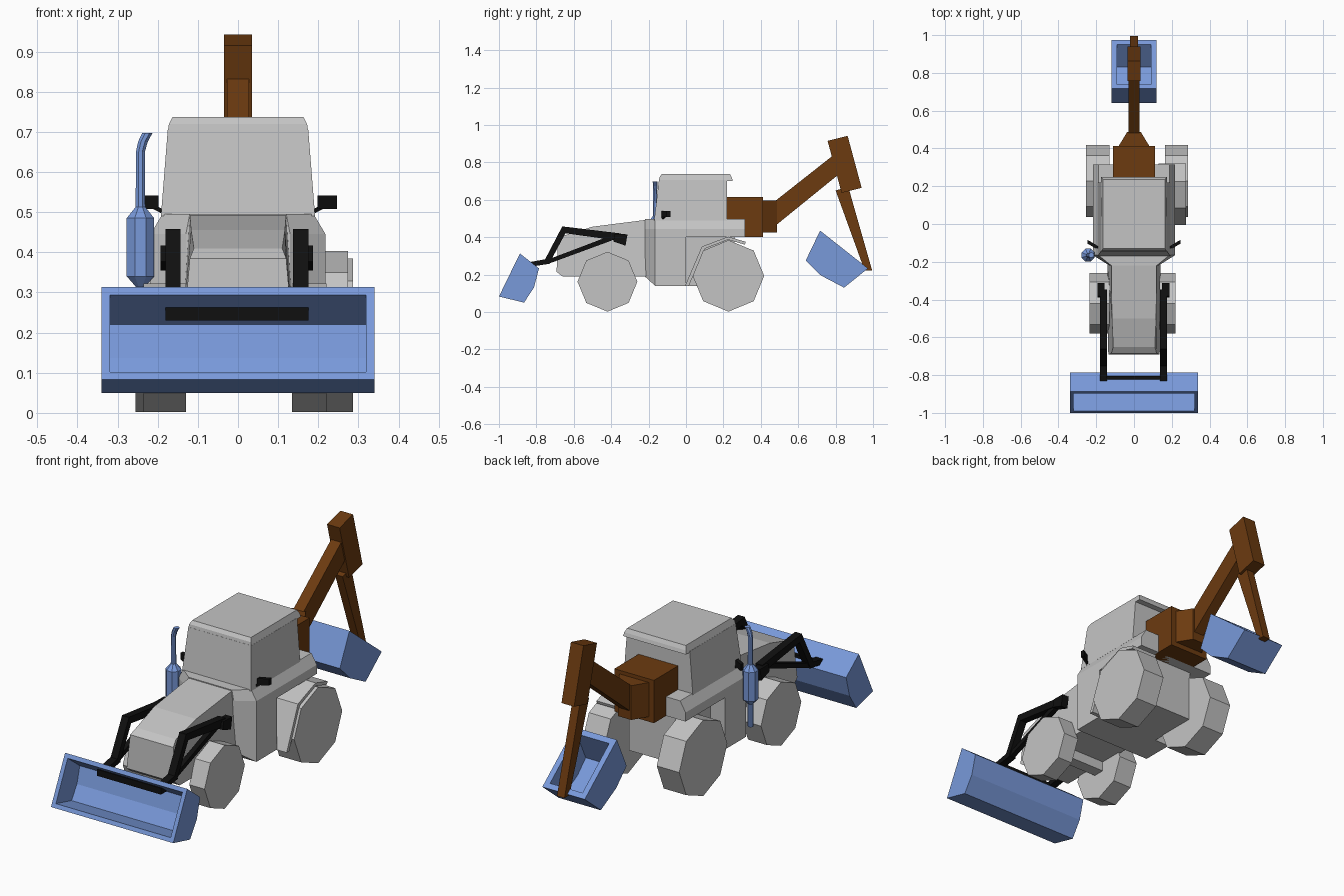
import bpy, bmesh, math
from mathutils import Vector

old = bpy.data.objects.get("Cube")
if old:
    bpy.data.objects.remove(old, do_unlink=True)


def material(name, rgb):
    m = bpy.data.materials.new(name)
    m.use_nodes = True
    m.diffuse_color = (*rgb, 1)
    bsdf = next(n for n in m.node_tree.nodes if n.type == 'BSDF_PRINCIPLED')
    bsdf.inputs["Base Color"].default_value = (*rgb, 1)
    return m


GREY = material("light grey", (0.55, 0.55, 0.55))
BLUE = material("steel blue", (0.19, 0.32, 0.70))
BROWN = material("rust brown", (0.15, 0.043, 0.005))
BLACK = material("black", (0.005, 0.005, 0.005))


def finish(name, bm, mat):
    bmesh.ops.recalc_face_normals(bm, faces=bm.faces)
    me = bpy.data.meshes.new(name)
    bm.to_mesh(me)
    bm.free()
    me.materials.append(mat)
    ob = bpy.data.objects.new(name, me)
    bpy.context.collection.objects.link(ob)
    return ob


def loft(name, rings, mat):
    """Skin a list of equal-length closed rings and cap both ends."""
    bm = bmesh.new()
    rows = [[bm.verts.new(p) for p in r] for r in rings]
    n = len(rows[0])
    for a, b in zip(rows, rows[1:]):
        for i in range(n):
            j = (i + 1) % n
            bm.faces.new((a[i], a[j], b[j], b[i]))
    bm.faces.new(rows[0])
    bm.faces.new(rows[-1])
    return finish(name, bm, mat)


def prism(name, profile, x0, x1, mat):
    """Extrude a (y, z) side profile from x0 to x1."""
    return loft(name, [[(x, y, z) for y, z in profile] for x in (x0, x1)], mat)


def tapered(name, profile, mat):
    """Mirror a (y, z, half width) side profile across the centre."""
    return loft(name, [[(s * w, y, z) for y, z, w in profile] for s in (-1, 1)], mat)


def box(name, x0, x1, y0, y1, z0, z1, mat):
    return prism(name, [(y0, z0), (y1, z0), (y1, z1), (y0, z1)], x0, x1, mat)


def bar(name, p, q, t0, t1, x0, x1, mat):
    """Straight beam in the side plane, t0 and t1 thick at its ends."""
    p, q = Vector(p), Vector(q)
    d = (q - p).normalized()
    n = Vector((-d.y, d.x)) / 2
    return prism(name, [p + n * t0, q + n * t1, q - n * t1, p - n * t0], x0, x1, mat)


def tube(name, stations, mat, sides=8):
    """Horizontal rings along (x, y, z, radius) stations."""
    turn = [2 * math.pi * (i + 0.5) / sides for i in range(sides)]
    return loft(name, [[(x + r * math.cos(a), y + r * math.sin(a), z) for a in turn]
                       for x, y, z, r in stations], mat)


def bucket(name, profile, half, rim, shrink):
    """Hollow scoop, open along the first edge of its profile."""
    outer = [Vector(p) for p in profile]
    n = len(outer)
    mid = sum(outer, Vector((0, 0))) / n
    inner = [mid + (p - mid) * shrink for p in outer]
    edge = (outer[1] - outer[0]).normalized() * rim
    inner[0], inner[1] = outer[0] + edge, outer[1] - edge
    bm = bmesh.new()

    def row(points, x):
        return [bm.verts.new((x, p.x, p.y)) for p in points]

    o0, o1 = row(outer, -half), row(outer, half)
    i0, i1 = row(inner, rim - half), row(inner, half - rim)
    for a, b in ((o0, o1), (i0, i1)):
        bm.faces.new(a)
        bm.faces.new(b)
        for i in range(1, n):
            j = (i + 1) % n
            bm.faces.new((a[i], a[j], b[j], b[i]))
    lip_o = [o0[0], o0[1], o1[1], o1[0]]
    lip_i = [i0[0], i0[1], i1[1], i1[0]]
    for i in range(4):
        j = (i + 1) % 4
        bm.faces.new((lip_o[i], lip_o[j], lip_i[j], lip_i[i]))
    return finish(name, bm, BLUE)


# Hood
tapered("hood", [(-.21, .493, .12), (-.5, .456, .117), (-.65, .41, .11), (-.685, .385, .12),
                 (-.692, .215, .135), (-.66, .19, .138), (-.2, .19, .14)], GREY)


# Main body: flared front, chamfered shoulders, narrow rear core
def section(y, half, top, z0):
    side = [(half, z0), (half, .445), (top, .496)]
    return [(x, y, z) for x, z in side] + [(-x, y, z) for x, z in reversed(side)]


loft("main_body", [section(-.22, .13, .12, .19), section(-.165, .218, .188, .14),
                   section(.0, .218, .188, .14)], GREY)
loft("rear_shoulder", [section(.0, .218, .188, .4), section(.315, .218, .188, .4)], GREY)
box("rear_core", -.135, .135, -.01, .26, .14, .45, GREY)

# Cab and overhanging roof
tapered("cab", [(-.17, .49, .192), (.22, .49, .192), (.22, .705, .175), (-.145, .705, .175)], GREY)
tapered("cab_roof", [(-.145, .70, .175), (.25, .70, .175), (.245, .718, .172), (.235, .737, .163),
                     (-.13, .737, .163), (-.142, .72, .172)], GREY)


# Octagonal wheels
def wheel(name, y, z, r, x0, x1):
    turn = [math.pi * i / 4 for i in range(8)]
    prism(name, [(y + r * math.cos(a), z + r * math.sin(a)) for a in turn], x0, x1, GREY)


wheel("front_right_wheel", -.42, .162, .16, -.235, -.13)
wheel("front_left_wheel", -.42, .162, .16, .135, .22)
wheel("rear_right_wheel", .227, .193, .191, -.255, -.13)
wheel("rear_left_wheel", .227, .193, .191, .165, .287)
box("front_axle", -.14, .14, -.45, -.39, .14, .2, GREY)

# Rear fender over the left wheel
prism("rear_fender", [(-.005, .14), (.085, .35), (.225, .403), (.32, .375), (.315, .36),
                      (.225, .387), (.1, .338), (.015, .14)], .13, .274, GREY)

# Rear digger
box("digger_mount", -.11, .11, .22, .412, .4, .615, BROWN)
loft("digger_pivot", [[(-w, y, .425), (w, y, .425), (w, y, .597), (-w, y, .597)]
                      for y, w in ((.41, .083), (.487, .036))], BROWN)
prism("digger_boom", [(.47, .588), (.79, .84), (.84, .755), (.47, .455)], -.028, .028, BROWN)
prism("digger_elbow", [(.757, .915), (.864, .942), (.939, .664), (.832, .637)],
      -.035, .035, BROWN)
prism("digger_stick", [(.80, .65), (.868, .668), (.995, .222), (.955, .222)], -.021, .021, BROWN)
bucket("rear_bucket", [(.973, .233), (.717, .435), (.64, .275), (.722, .195), (.845, .13)],
       .118, .028, .8)

# Front loader
bucket("front_bucket", [(-1, .083), (-.888, .313), (-.786, .233), (-.813, .131), (-.866, .05)],
       .34, .021, .82)
box("bucket_crossbar", -.18, .175, -.862, -.805, .23, .262, BLACK)
for side, c in (("right", -.162), ("left", .156)):
    a, b = c - .019, c + .019
    bar(side + "_arm_tip", (-.83, .255), (-.73, .272), .025, .028, a, b, BLACK)
    bar(side + "_arm_riser", (-.745, .265), (-.65, .445), .03, .032, a, b, BLACK)
    bar(side + "_arm_beam", (-.665, .441), (-.35, .4), .034, .04, a, b, BLACK)
    bar(side + "_arm_ram", (-.74, .268), (-.40, .395), .022, .026, a + .006, b - .006, BLACK)
    out = math.copysign(.012, c)
    bar(side + "_arm_hinge", (-.385, .397), (-.318, .385), .04, .062, a + out, b + out, BLACK)

# Exhaust stack
ex, ey = -.243, -.165
tube("exhaust", [(ex, ey, .2, .013), (ex, ey, .315, .013), (ex, ey, .34, .037), (ex, ey, .485, .037),
                 (ex, ey, .513, .013), (ex, ey, .65, .012), (ex + .006, ey, .675, .013),
                 (ex + .017, ey, .697, .014)], BLUE)

# Wing mirrors
for side, s in (("right", -1), ("left", 1)):
    loft(side + "_mirror", [[(s * x, y + d, z) for d, z in
                             ((-.012, .508), (.008, .508), (.008, .541), (-.012, .541))]
                            for x, y in ((.198, -.12), (.246, -.092))], BLACK)
    loft(side + "_mirror_stalk", [[(s * x, y + d, z + h) for d, h in
                                   ((-.006, 0), (.006, 0), (.006, .012), (-.006, .012))]
                                  for x, y, z in ((.178, -.13, .49), (.215, -.112, .51))], BLACK)
